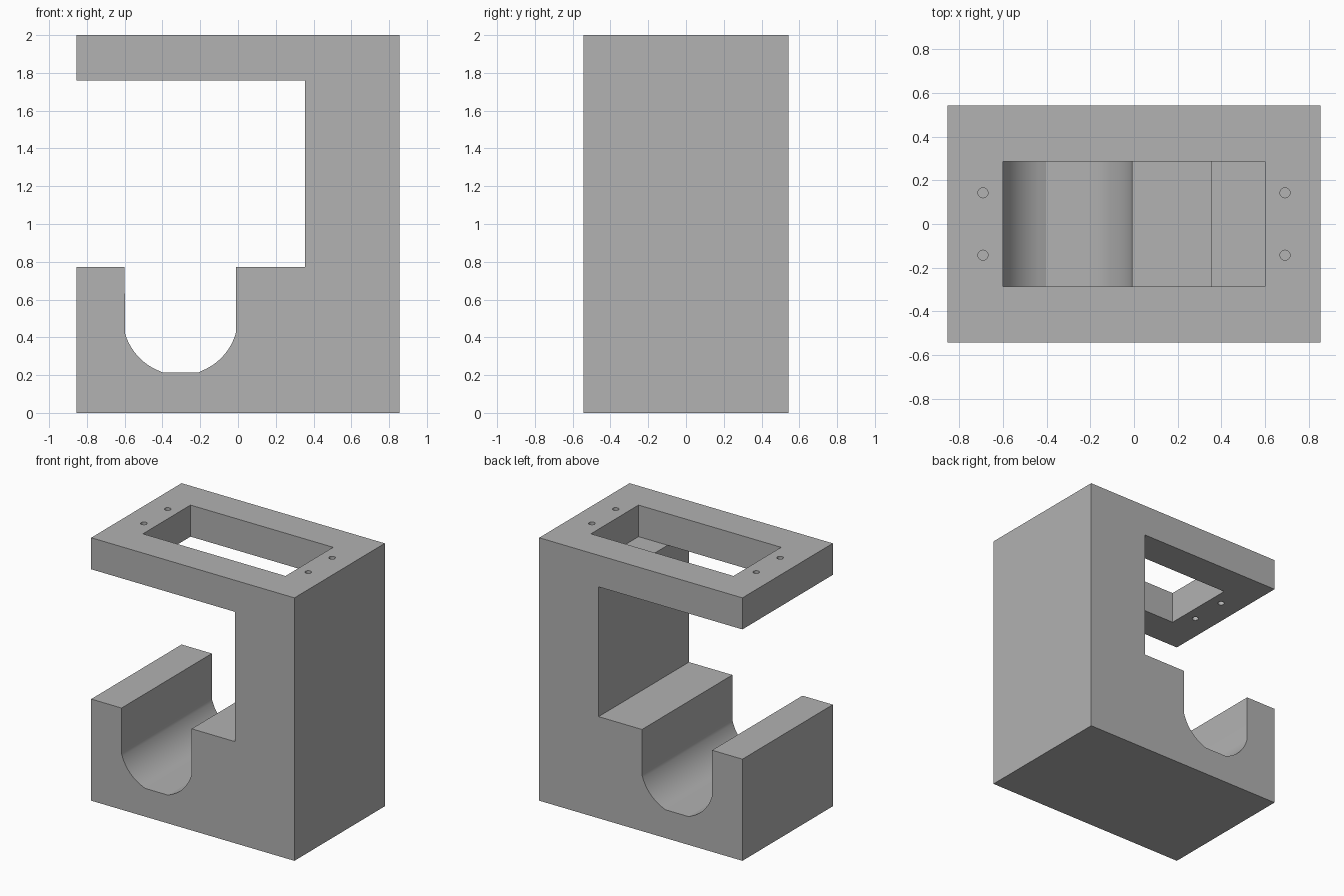
import bpy, bmesh
from math import sin, cos, radians
from mathutils import Matrix

if "Cube" in bpy.data.objects:
    bpy.data.objects.remove(bpy.data.objects["Cube"])

# Main dimensions
HALF_X, HALF_Y, TOP = 0.855, 0.543, 2.0
PLATE_Z, LEDGE_Z, FLOOR_Z = 1.76, 0.773, 0.215
WALL_X = 0.355
SLOT_X, SLOT_HALF, SLOT_Z, SLOT_R = -0.305, 0.295, 0.506, 0.305

grey = bpy.data.materials.new("mid_grey")
grey.use_nodes = True
colour = (0.445, 0.445, 0.445, 1)
grey.diffuse_color = colour
grey.node_tree.nodes["Principled BSDF"].inputs["Base Color"].default_value = colour


def make_object(name, bm):
    bmesh.ops.recalc_face_normals(bm, faces=bm.faces)
    mesh = bpy.data.meshes.new(name)
    bm.to_mesh(mesh)
    bm.free()
    mesh.materials.append(grey)
    obj = bpy.data.objects.new(name, mesh)
    bpy.context.collection.objects.link(obj)
    return obj


# Side profile: base with a rounded slot, upright column, overhanging plate
arc = []
for i in range(17):
    a = radians(15.5 + (71.3 - 15.5) * i / 16)
    arc.append((SLOT_R * cos(a), SLOT_Z - SLOT_R * sin(a)))
arc[-1] = (arc[-1][0], FLOOR_Z)
left_arc = [(SLOT_X - dx, z) for dx, z in arc]
right_arc = [(SLOT_X + dx, z) for dx, z in reversed(arc)]
profile = [(-HALF_X, 0), (-HALF_X, LEDGE_Z), (SLOT_X - SLOT_HALF, LEDGE_Z)]
profile += left_arc + right_arc
profile += [(SLOT_X + SLOT_HALF, LEDGE_Z), (WALL_X, LEDGE_Z), (WALL_X, PLATE_Z),
            (-HALF_X, PLATE_Z), (-HALF_X, TOP), (HALF_X, TOP), (HALF_X, 0)]

bm = bmesh.new()
face = bm.faces.new([bm.verts.new((x, -HALF_Y, z)) for x, z in profile])
side = bmesh.ops.extrude_face_region(bm, geom=[face])["geom"]
bmesh.ops.translate(bm, vec=(0, 2 * HALF_Y, 0),
                    verts=[v for v in side if isinstance(v, bmesh.types.BMVert)])
bracket = make_object("bracket_body", bm)

# Cutter: rectangular window and four screw holes, down to the plate underside
bm = bmesh.new()
depth = 0.4
mid_z = PLATE_Z + depth / 2
bmesh.ops.create_cube(bm, size=1, matrix=Matrix.Translation((0, 0, mid_z))
                      @ Matrix.Diagonal((1.2, 0.572, depth, 1)))
for sx in (-1, 1):
    for sy in (-1, 1):
        bmesh.ops.create_cone(bm, cap_ends=True, segments=24, radius1=0.023,
                              radius2=0.023, depth=depth,
                              matrix=Matrix.Translation((sx * 0.692, sy * 0.143, mid_z)))
cutter = make_object("window_and_hole_cutter", bm)
cutter.hide_render = True

cut = bracket.modifiers.new("openings", "BOOLEAN")
cut.operation = "DIFFERENCE"
cut.solver = "EXACT"
cut.object = cutter
bpy.ops.object.select_all(action="DESELECT")
bracket.select_set(True)
bpy.context.view_layer.objects.active = bracket
bpy.ops.object.modifier_apply(modifier=cut.name)
bpy.data.objects.remove(cutter)

# Smooth the slot curve, keep the machined edges sharp
bpy.ops.object.shade_smooth_by_angle(angle=radians(20))
